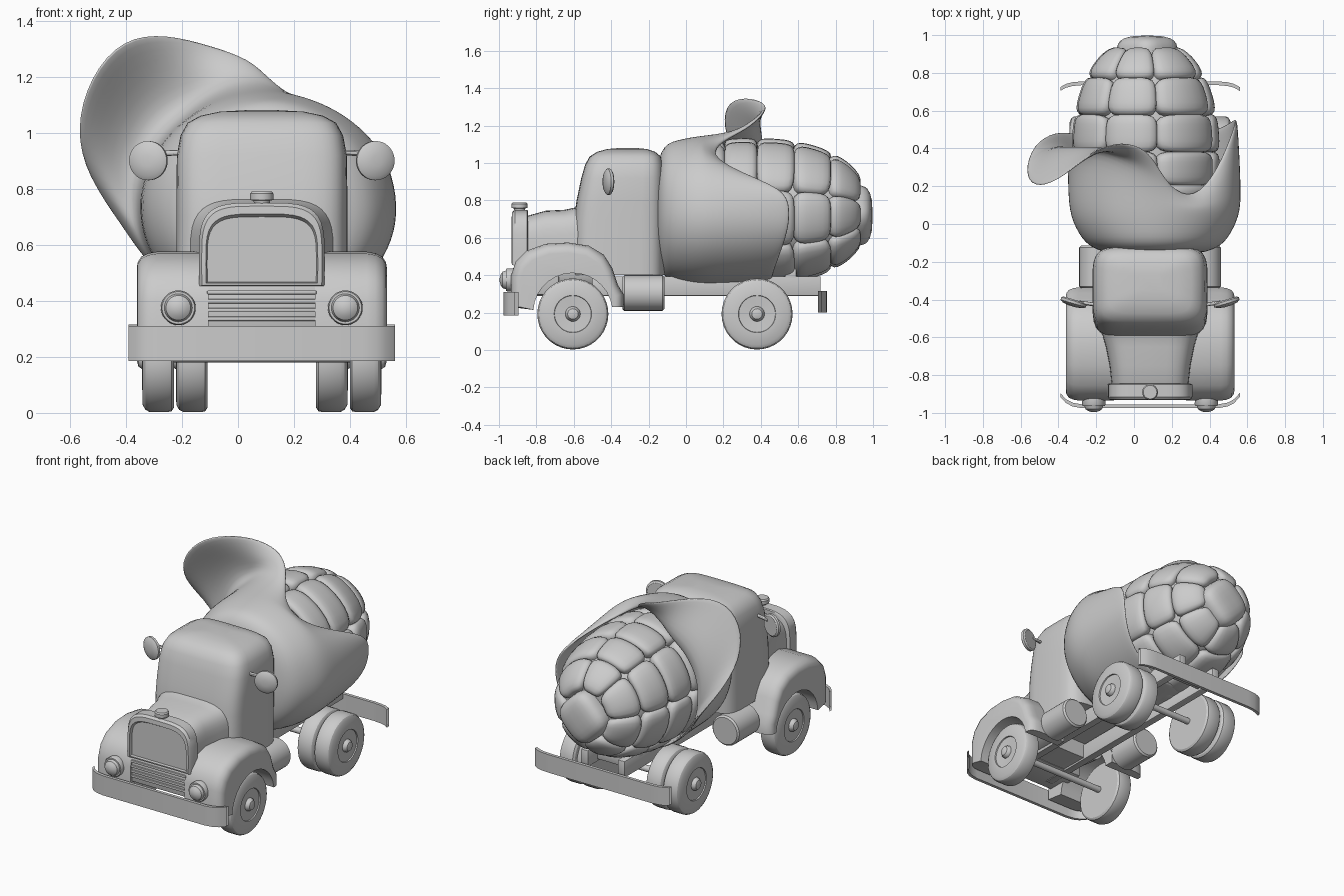
import bpy, bmesh, math
from mathutils import Vector

if "Cube" in bpy.data.objects:
    bpy.data.objects.remove(bpy.data.objects["Cube"])

CX = 0.085          # truck centreline
SIDES = (-1, 1)


def finish(name, bm, angle=35):
    bmesh.ops.recalc_face_normals(bm, faces=bm.faces)
    me = bpy.data.meshes.new(name)
    bm.to_mesh(me)
    bm.free()
    ob = bpy.data.objects.new(name, me)
    bpy.context.collection.objects.link(ob)
    bpy.ops.object.select_all(action='DESELECT')
    ob.select_set(True)
    bpy.context.view_layer.objects.active = ob
    bpy.ops.object.shade_smooth_by_angle(angle=math.radians(angle))
    return ob


def loft(name, rings, closed=True, caps=True, angle=35):
    bm = bmesh.new()
    vs = [[bm.verts.new(p) for p in r] for r in rings]
    n = len(rings[0])
    for a, b in zip(vs, vs[1:]):
        for i in range(n if closed else n - 1):
            j = (i + 1) % n
            bm.faces.new((a[i], a[j], b[j], b[i]))
    if caps:
        bm.faces.new(vs[0])
        bm.faces.new(vs[-1])
    return finish(name, bm, angle)


def oval(a, b, e=2, n=40):
    """Superellipse points: e=2 is an ellipse, larger is boxier."""
    out = []
    for i in range(n):
        t = 2 * math.pi * i / n
        c, s = math.cos(t), math.sin(t)
        out.append((a * math.copysign(abs(c) ** (2 / e), c), b * math.copysign(abs(s) ** (2 / e), s)))
    return out


def box(name, c, size, bevel=0.006):
    bm = bmesh.new()
    bmesh.ops.create_cube(bm, size=1)
    for v in bm.verts:
        v.co = Vector(c) + Vector([v.co[i] * size[i] for i in range(3)])
    if bevel:
        bmesh.ops.bevel(bm, geom=bm.edges[:], offset=bevel, segments=2, affect='EDGES', profile=0.5)
    return finish(name, bm)


def lathe(name, origin, axis, profile, n=36):
    """Profile of (distance along axis, radius)."""
    q = Vector(axis).to_track_quat('Z', 'Y')
    rings = [[Vector(origin) + q @ Vector((x, y, d)) for x, y in oval(r, r, 2, n)] for d, r in profile]
    return loft(name, rings, angle=30)


# wheels: single in front, double at the rear
tyre = [(-.056, .175), (-.048, .187), (-.035, .19), (.03, .19), (.045, .182), (.055, .165),
        (.057, .10), (.050, .098), (.046, .04), (.056, .038), (.07, .028), (.075, .012)]
for s in SIDES:
    for name, y, off in (("front_wheel", -.605, .37), ("rear_outer_wheel", .38, .37), ("rear_inner_wheel", .38, .25)):
        lathe(name, (CX + s * off, y, .193), (s, 0, 0), tyre)
for name, y in (("front_axle", -.605), ("rear_axle", .38)):
    lathe(name, (CX, y, .2), (1, 0, 0), [(-.33, .02), (.33, .02)], 16)

# chassis
for s in SIDES:
    box("chassis_rail", (CX + s * .13, -.07, .342), (.05, 1.58, .105))
    lathe("fuel_tank", (CX + s * .28, -.34, .305), (0, 1, 0), [(0, .085), (.01, .095), (.215, .095), (.225, .085)])
    box("cob_support", (CX + s * .13, .56, .40), (.05, .06, .08))
box("cross_member", (CX, .6, .34), (.24, .05, .07))

# bumpers as thin curved strips
for name, y, z0, z1, d in (("front_bumper", -.965, .185, .31, .06), ("rear_bumper", .745, .2, .315, -.03)):
    half = [(0, 0), (.36, 0), (.41, .15), (.445, .45), (.475, 1)]
    path = [(-a, b) for a, b in half[:0:-1]] + half
    rings = [[(CX + a, y + b * d + t, z) for a, b in path]
             for t, z in ((-.01, z0), (-.01, z1), (.01, z1), (.01, z0), (-.01, z0))]
    loft(name, rings, False, False, 30)

# cab: horizontal sections (z, front y, back y, half width)
cab = [(.40, -.61, -.115, .305), (.70, -.60, -.113, .305), (.80, -.585, -.113, .305), (.92, -.56, -.115, .303),
       (.99, -.54, -.12, .29), (1.035, -.515, -.135, .265), (1.06, -.475, -.165, .22), (1.075, -.42, -.21, .15),
       (1.08, -.36, -.26, .06)]
loft("cab", [[(CX + x, (f + b) / 2 + y, z) for x, y in oval(w, (b - f) / 2, 5)] for z, f, b, w in cab], angle=50)

# hood: sections along y (y, half width, top)
hood = [(-.90, .20, .70), (-.84, .205, .72), (-.75, .215, .745), (-.65, .235, .75), (-.58, .255, .765), (-.5, .27, .80)]
loft("hood", [[(CX + x, y, (t + .3) / 2 + z) for x, z in oval(w, (t - .3) / 2, 4)] for y, w, t in hood], angle=50)

# grille surround with inset panel (y, half width, half height)
grille = [(-.845, .215, .215), (-.85, .225, .22), (-.915, .225, .22), (-.93, .215, .208),
          (-.932, .20, .18), (-.915, .195, .17)]
loft("grille", [[(CX + x, y, max(.45 + (.225 - h) * .3, .53 + z)) for x, z in oval(w, h, 4)]
                for y, w, h in grille])
box("nose_panel", (CX, -.80, .375), (.46, .24, .16), .01)
for z in (.336, .367, .398, .43):
    box("grille_bar", (CX, -.92, z), (.39, .02, .015), .004)
lathe("radiator_cap", (CX, -.89, .735), (0, 0, 1), [(0, .025), (.022, .03), (.025, .042), (.047, .042), (.055, .036)], 24)

# fenders: outer outline shrinks at the side to round it, wheel arch stays
outer = [(-.935, .23), (-.935, .40), (-.91, .475), (-.855, .53), (-.75, .568), (-.63, .575), (-.52, .558),
         (-.44, .51), (-.395, .44), (-.365, .35), (-.335, .30), (-.335, .23)]
arch = [(-.605 + .212 * math.cos(math.radians(a)), .20 + .212 * math.sin(math.radians(a))) for a in range(8, 180, 12)]
for s in SIDES:
    rings = []
    for off, k in ((.19, 1), (.375, 1), (.405, .985), (.43, .95), (.443, .89), (.446, .84)):
        pts = [(-.62 + (y + .62) * k, .23 + (z - .23) * k) for y, z in outer] + arch
        rings.append([(CX + s * off, y, z) for y, z in pts])
    loft("front_fender", rings, angle=50)
    # headlights
    lathe("headlight", (CX + s * .298, -.92, .375), (0, -1, 0),
          [(0, .06), (.035, .062), (.043, .058), (.043, .05), (.06, .044), (.07, .03), (.076, .01)])
    # mirrors
    lathe("mirror", (CX + s * .405, -.415, .90), (s * .3, -1, 0),
          [(-.015, .06), (-.008, .07), (.006, .07), (.016, .055), (.022, .02)])
    a, b = Vector((CX + s * .27, -.43, .93)), Vector((CX + s * .375, -.415, .925))
    lathe("mirror_arm", a, b - a, [(0, .01), ((b - a).length, .01)], 12)

# corn cob
COB_X, COB_Z = .06, .74


def cob_radius(y):
    d, e = ((y - .35) / .63, 2.35) if y > .35 else ((y - .35) / .42, 2.8)
    return .39 * max(0.0, 1 - abs(d) ** e) ** (1 / e)


def kernel(name, place, p=4.5):
    """Rounded cube whose (u, v, w) coordinates are bent into place."""
    bm = bmesh.new()
    bmesh.ops.create_cube(bm, size=2)
    bmesh.ops.subdivide_edges(bm, edges=bm.edges[:], cuts=6, use_grid_fill=True)
    for v in bm.verts:
        n = sum(abs(c) ** p for c in v.co) ** (1 / p)
        v.co = place(*(v.co / n))
    finish(name, bm, 80)


columns = [-30, 18, 80, 125, 176, 227, 278, 330]
rows = [.02, .20, .38, .585, .785, .945]
for y0, y1 in zip(rows, rows[1:]):
    for a0, a1 in zip(columns, columns[1:]):
        def bend(u, v, w):
            y = (y0 + y1) / 2 + v * (y1 - y0) / 2 * 1.03
            t = math.radians((a0 + a1) / 2 + u * (a1 - a0) / 2 * 1.03)
            k = .83 + .18 * w
            r = cob_radius(y) * k
            return Vector((COB_X + r * math.cos(t), .4 + (y - .4) * (.91 + .1 * w), COB_Z + r * math.sin(t)))
        kernel("kernel", bend)
kernel("tip_kernel", lambda u, v, w: Vector((COB_X + .01 + (u + v) * .1, .905 + w * .092, COB_Z - .02 + (v - u) * .1)), 3.2)
core = [(y, cob_radius(y) * .85) for y in (-.04, .05, .15, .3, .5, .7, .82, .9)]
lathe("cob_core", (COB_X, 0, COB_Z), (0, 1, 0), core)

# husk: rim points (angle, x, y, z) blended back to a round base
rim = [(0, .53, .56, .76), (22, .53, .53, .86), (40, .44, .28, .94), (58, .31, .12, 1.03), (75, .18, .19, 1.11),
       (90, .11, .34, 1.18), (103, .04, .42, 1.26), (116, -.10, .45, 1.31), (128, -.26, .36, 1.36),
       (142, -.42, .22, 1.35), (157, -.54, .19, 1.21), (170, -.59, .27, 1.02), (183, -.54, .43, .85),
       (198, -.41, .50, .68), (215, -.30, .48, .52), (240, -.14, .46, .40), (270, .07, .45, .35),
       (300, .28, .46, .40), (325, .44, .50, .51), (343, .52, .55, .64)]


def husk_ring(kx, kz, y):
    return [Vector((.112 + .455 * kx * math.cos(math.radians(a)), y, .735 + .395 * kz * math.sin(math.radians(a))))
            for a, *_ in rim]


mid = husk_ring(.98, 1, .07)
edge = [Vector(p[1:]) for p in rim]
rings = [husk_ring(.25, .3, -.15), husk_ring(.72, .88, -.13), husk_ring(.87, .95, -.04), mid]
# share of the way to the rim along y and outward, then neck depth and outward share on the left leaf
for t, f, neck, nf in ((.3, .15, .27, 0), (.6, .42, .43, .08), (.8, .7, .40, .5), (1, 1, None, 1)):
    ring = []
    for (a, *_), m, e in zip(rim, mid, edge):
        # the left leaf hugs the cob before flaring out
        w = max(0, min(1, (a - 96) / 30, (218 - a) / 30))
        g = f + (nf - f) * w
        y = m.y + (e.y - m.y) * t
        if neck:
            y += (neck - y) * w
        ring.append(Vector((m.x + (e.x - m.x) * g, y, m.z + (e.z - m.z) * g)))
    rings.append(ring)
husk = loft("husk", rings, caps=False, angle=180)
m = husk.modifiers.new("thickness", 'SOLIDIFY')
m.thickness, m.offset = .018, -1
m = husk.modifiers.new("smooth", 'SUBSURF')
m.levels = m.render_levels = 2
